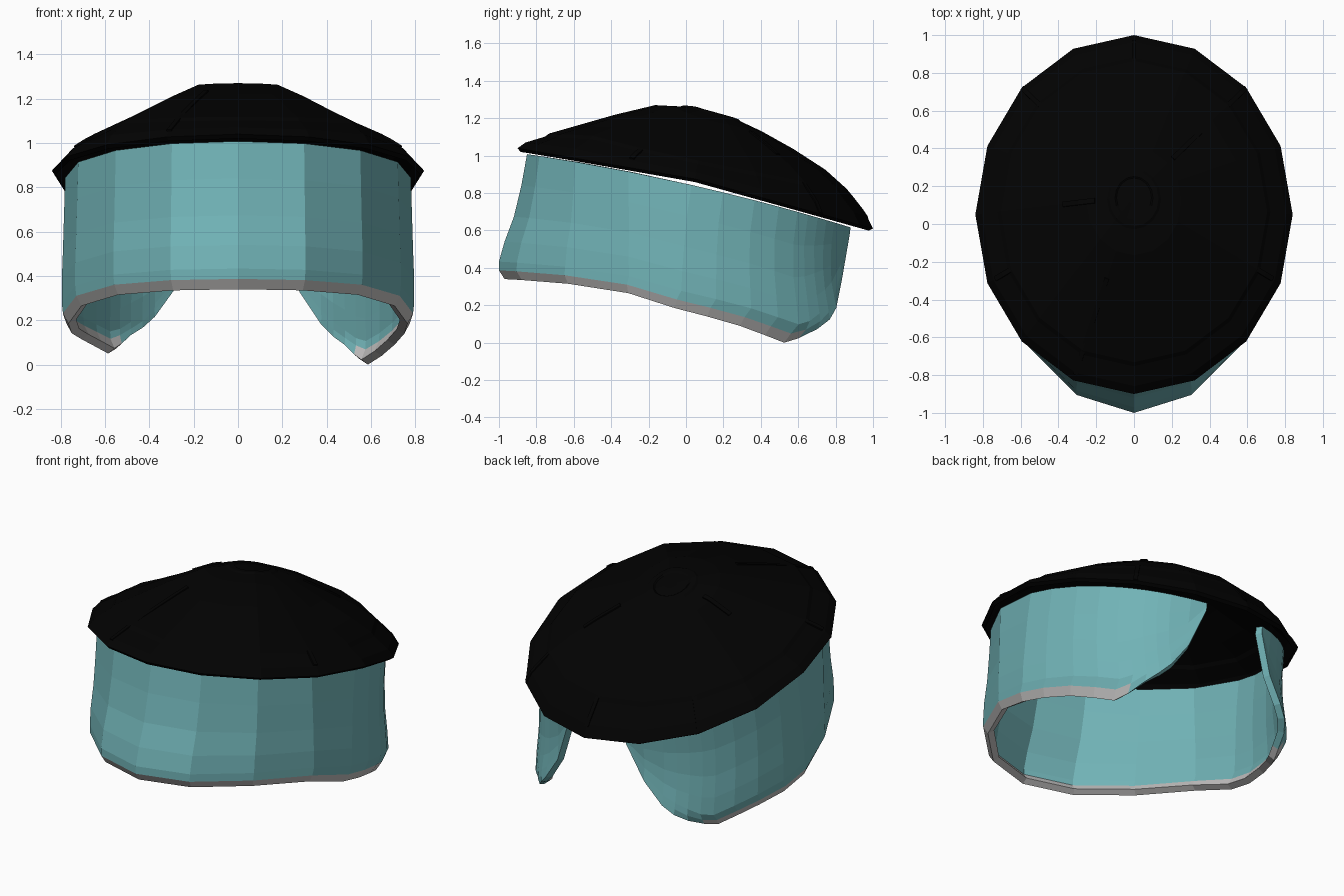
import bpy
from math import sin, cos, radians

cube = bpy.data.objects.get("Cube")
if cube:
    bpy.data.objects.remove(cube)


def material(name, color):
    m = bpy.data.materials.new(name)
    m.use_nodes = True
    m.diffuse_color = (*color, 1)
    m.node_tree.nodes["Principled BSDF"].inputs["Base Color"].default_value = (*color, 1)
    return m


BLACK = material("black", (0.0006, 0.0006, 0.0006))
TEAL = material("teal", (0.165, 0.45, 0.47))
GREY = material("light grey", (0.55, 0.54, 0.535))


def lerp(xs, ys, x):
    """Piecewise linear lookup."""
    if x <= xs[0]:
        return ys[0]
    for i in range(1, len(xs)):
        if x <= xs[i]:
            k = (x - xs[i - 1]) / (xs[i] - xs[i - 1])
            return ys[i - 1] + k * (ys[i] - ys[i - 1])
    return ys[-1]


def grid_object(name, rows, mats, closed=False, thickness=0.03):
    """Skin equal-length rows of points and thicken the sheet inwards."""
    n = len(rows[0])
    verts = [p for row in rows for p in row]
    faces = []
    for r in range(len(rows) - 1):
        for j in range(n if closed else n - 1):
            k = (j + 1) % n
            faces.append((r * n + j, r * n + k, (r + 1) * n + k, (r + 1) * n + j))
    if closed:  # cap the innermost ring
        faces.append(range(len(verts) - n, len(verts)))
    mesh = bpy.data.meshes.new(name)
    mesh.from_pydata(verts, [], faces)
    for m in mats:
        mesh.materials.append(m)
    obj = bpy.data.objects.new(name, mesh)
    bpy.context.collection.objects.link(obj)
    shell = obj.modifiers.new("thickness", "SOLIDIFY")
    shell.thickness = thickness
    shell.offset = -1
    return obj


# Lid: domed shell, heights along its front, side and back spokes
SPOKE = [0, 0.15, 0.3, 0.5, 0.7, 0.85, 0.96, 1]
FRONT = [1.235, 1.262, 1.27, 1.22, 1.155, 1.105, 1.07, 1.04]
SIDE = [1.235, 1.23, 1.19, 1.105, 1.02, 0.96, 0.91, 0.875]
BACK = [1.235, 1.19, 1.13, 1.035, 0.92, 0.80, 0.68, 0.61]
APEX_Y = 0.15


def lid_point(f, degrees, lift=0):
    c, s = cos(radians(degrees)), sin(radians(degrees))
    rim_y = 0.05 + 0.95 * s
    side = lerp(SPOKE, SIDE, f)
    end = lerp(SPOKE, BACK if s > 0 else FRONT, f)
    weight = abs(s)
    if s < 0:  # high, square front shoulders that ease off at the rim
        shoulder = lerp([0, 0.38, 0.71, 1], [0, 0.45, 0.92, 1], weight)
        weight += (shoulder - weight) * lerp([0.9, 1], [1, 0], f)
    z = side + (end - side) * weight + lift
    return 0.84 * c * f, APEX_Y + (rim_y - APEX_Y) * f, z


# Small lifts form the raised inner panel and the round button on top
lid_rings = [(1, 0), (0.96, 0), (0.86, 0), (0.84, 0.01), (0.7, 0.005), (0.5, 0),
             (0.3, 0), (0.17, 0), (0.155, 0.006), (0.12, 0.006), (0.11, 0), (0.04, 0)]
lid = grid_object("lid", [[lid_point(f, j * 22.5, up) for j in range(16)]
                          for f, up in lid_rings], [BLACK], closed=True, thickness=0.025)

# Raised seams running down the lid
SEAMS = [(45, 0.35, 0.6), (45, 0.84, 1), (135, 0.84, 1), (90, 0.84, 0.97),
         (-112.5, 0.45, 0.97), (-22.5, 0.84, 0.95), (-157.5, 0.84, 0.95), (180, 0.25, 0.45)]
for i, (angle, start, stop) in enumerate(SEAMS):
    rows = []
    for k in range(5):
        f = stop + (start - stop) * k / 4
        half = 0.8 / f
        rows.append([lid_point(f, angle + a, 0.008) for a in (-half, half)])
    grid_object(f"lid_seam_{i + 1}", rows, [BLACK], thickness=0.012)

# Wraparound shield: outline extents at relative heights
HEIGHT = [0, 0.07, 0.14, 0.3, 0.5, 0.75, 1]
NOSE = [-0.97, -1, -1, -0.97, -0.92, -0.88, -0.85]
TAIL = [0.85, 0.9, 0.95, 0.93, 0.9, 0.89, 0.91]
HALF = [0.765, 0.79, 0.795, 0.795, 0.79, 0.785, 0.78]
# Columns round one side, lower edge height, and how far the wing tip is cut up
ANGLE = [0, 22.5, 45, 67.5, 90, 101, 112.5, 122, 130, 135, 140, 145, 150, 158, 165]
LOWER = [0.34, 0.335, 0.315, 0.265, 0.185, 0.14, 0.09, 0.04, 0]
CUT = [0, 0, 0, 0, 0, 0, 0, 0, 0, 0.035, 0.11, 0.19, 0.29, 0.53, 0.93]


def outline(t, a):
    nose, tail = lerp(HEIGHT, NOSE, t), lerp(HEIGHT, TAIL, t)
    c = cos(a)
    if c > 0:  # the front grows more pointed towards the bottom
        c **= 1.35 - 0.35 * t
    y = (nose + tail) / 2 - (tail - nose) / 2 * c
    return lerp(HEIGHT, HALF, t) * sin(a), y


def shield_point(degrees, row):
    around = abs(degrees)
    a = radians(degrees)
    cut = lerp(ANGLE, CUT, around)
    t = cut + (1 - cut) * row
    x, y = outline(t, a)
    top_y = outline(1, a)[1]
    top = 0.815 - 0.225 * top_y + 0.035 * (1 - (top_y / 0.87) ** 2)
    low = lerp(ANGLE[:len(LOWER)], LOWER, around)
    if degrees < 0:  # the right wing hangs a little shorter
        low += lerp([100, 125], [0, 0.05], around)
    return x, y, low + t * (top - low)


columns = [-a for a in reversed(ANGLE[1:])] + ANGLE
shield = grid_object("shield", [[shield_point(a, h) for a in columns] for h in HEIGHT],
                     [TEAL, GREY], thickness=0.04)

# Grey trim along the lowest row of faces, ending where the wings turn up
for j in range(len(columns) - 1):
    if abs(columns[j] + columns[j + 1]) / 2 < 133:
        shield.data.polygons[j].material_index = 1
